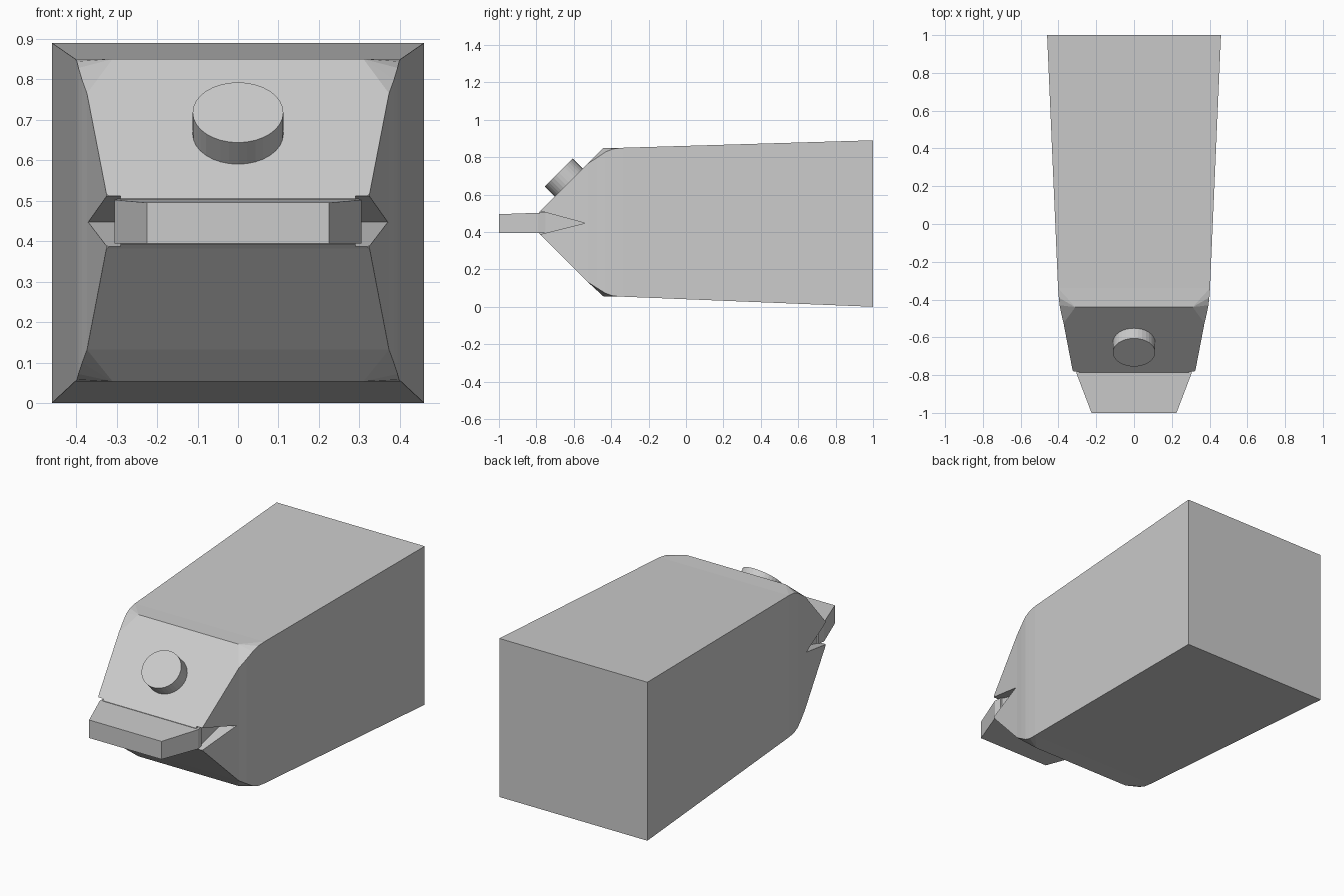
import bpy, bmesh, math
from mathutils import Matrix, Vector

if "Cube" in bpy.data.objects:
    bpy.data.objects.remove(bpy.data.objects["Cube"])


def make_object(name, bm):
    bmesh.ops.recalc_face_normals(bm, faces=bm.faces[:])
    mesh = bpy.data.meshes.new(name)
    bm.to_mesh(mesh)
    bm.free()
    obj = bpy.data.objects.new(name, mesh)
    bpy.context.collection.objects.link(obj)
    return obj


def prism(name, ring_a, ring_b):
    """Solid between two matching rings of points."""
    bm = bmesh.new()
    a = [bm.verts.new(p) for p in ring_a]
    b = [bm.verts.new(p) for p in ring_b]
    n = len(a)
    bm.faces.new(a)
    bm.faces.new(b[::-1])
    for i in range(n):
        j = (i + 1) % n
        bm.faces.new((a[i], a[j], b[j], b[i]))
    return make_object(name, bm)


# Tapered body: side edge stations (half width, y, top z, bottom z)
stations = [(0.46, 1.0, 0.89, 0.0), (0.402, -0.34, 0.85, 0.054),
            (0.398, -0.39, 0.844, 0.058), (0.394, -0.43, 0.828, 0.072),
            (0.385, -0.475, 0.798, 0.1), (0.373, -0.525, 0.765, 0.132),
            (0.325, -0.775, 0.517, 0.382), (0.31, -0.787, 0.505, 0.393)]
bm = bmesh.new()
rows = {(s, k): [bm.verts.new((s * p[0], p[1], p[2 + k])) for p in stations]
        for s in (-1, 1) for k in (0, 1)}
last = len(stations) - 1
for s in (-1, 1):
    for i in range(last):
        t, b = rows[s, 0], rows[s, 1]
        bm.faces.new((t[i], t[i + 1], b[i + 1], b[i]))
for k, z in ((0, 0.85), (1, 0.054)):
    l, r = rows[-1, k], rows[1, k]
    # sharp centre crease fanning out into the rounded corners
    cl, cr = (bm.verts.new((s * 0.31, -0.44, z)) for s in (-1, 1))
    for edge, c in ((l, cl), (r, cr)):
        for i in range(1, 5):
            bm.faces.new((edge[i], edge[i + 1], c))
    bm.faces.new((l[0], r[0], r[1], l[1]))
    bm.faces.new((l[1], r[1], cr, cl))
    bm.faces.new((cl, cr, r[5], l[5]))
    for i in (5, 6):
        bm.faces.new((l[i], r[i], r[i + 1], l[i + 1]))
for i in (0, last):
    bm.faces.new((rows[-1, 0][i], rows[1, 0][i], rows[1, 1][i], rows[-1, 1][i]))
body = make_object("body", bm)

# Wedge shaped side notches cut beside the front lip
for s, side in ((-1, "left"), (1, "right")):
    tri = [(-0.54, 0.447), (-0.82, 0.523), (-0.82, 0.377)]
    cutter = prism("notch_cutter_" + side,
                   [(s * 0.29, y, z) for y, z in tri],
                   [(s * 0.5, y, z) for y, z in tri])
    cutter.hide_render = True
    cutter.hide_set(True)
    mod = body.modifiers.new("notch_" + side, 'BOOLEAN')
    mod.operation = 'DIFFERENCE'
    mod.solver = 'EXACT'
    mod.object = cutter

# Front lip plate
outline = [(-0.225, -1.0), (0.225, -1.0), (0.305, -0.79), (0.298, -0.75),
           (-0.298, -0.75), (-0.305, -0.79)]
prism("front_lip", [(x, y, 0.394) for x, y in outline],
      [(x, y, 0.495 + 0.035 * (y + 1)) for x, y in outline])

# Round button on the sloped upper face
normal = Vector((0, -1, 1)).normalized()
centre = Vector((0, -0.68, 0.718)) - normal * 0.06
bm = bmesh.new()
bmesh.ops.create_cone(
    bm, cap_ends=True, segments=32, radius1=0.112, radius2=0.112, depth=0.12,
    matrix=Matrix.Translation(centre) @ Matrix.Rotation(math.radians(45), 4, 'X')
    @ Matrix.Diagonal((1, 0.94, 1, 1)))
make_object("round_button", bm)
